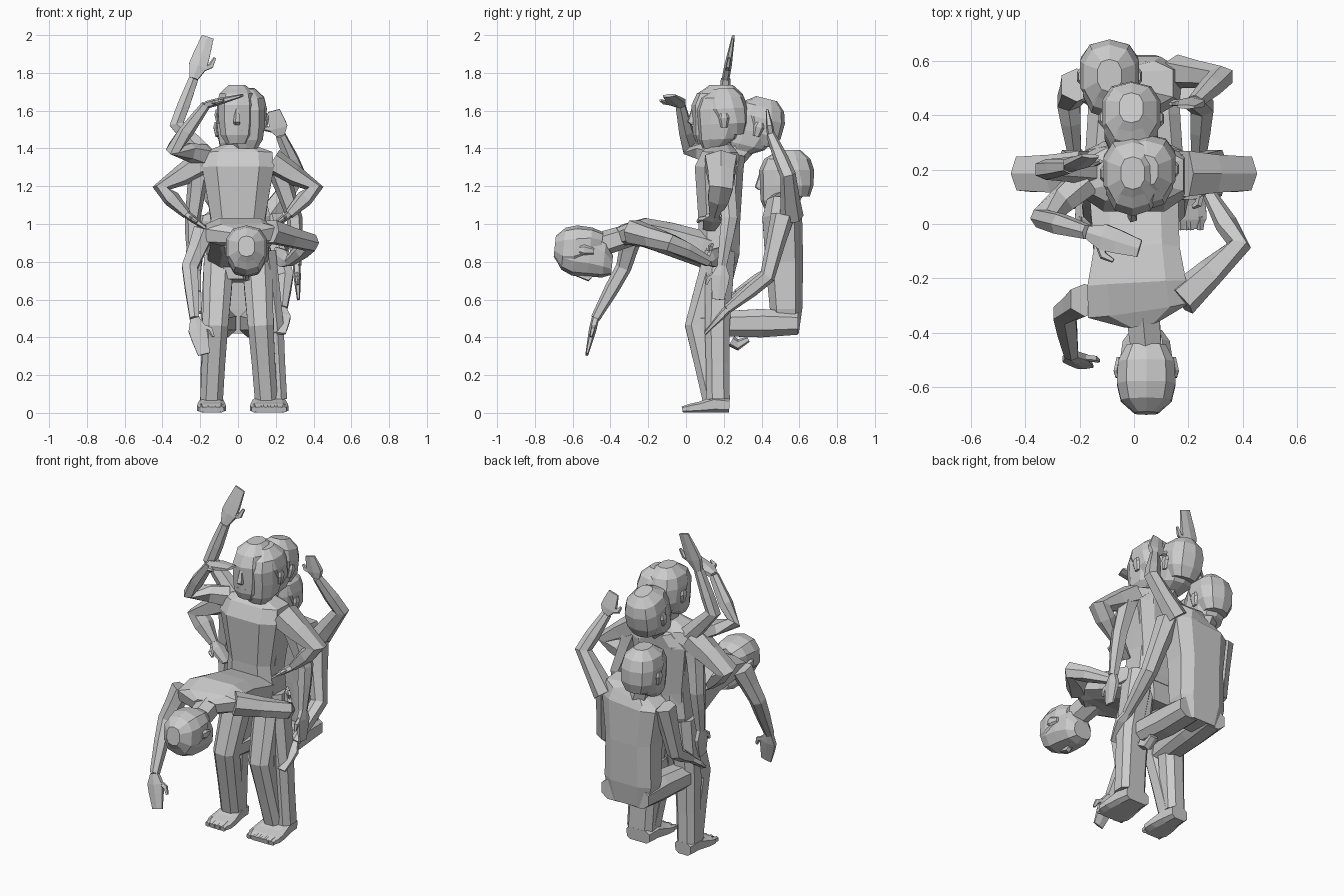
import bpy, bmesh, math
from mathutils import Vector, Matrix

X, Y, Z = Vector((1, 0, 0)), Vector((0, 1, 0)), Vector((0, 0, 1))


def loft(name, path, sides=6, side=X, power=0.8, matrix=None, level=False):
    """Faceted skin through (point, half_width, half_depth) rings."""
    pts = [Vector(p[0]) for p in path]
    bm = bmesh.new()
    rings = []
    for i, (_, w, d) in enumerate(path):
        t = Vector((0, 0, 0))
        if i > 0:
            t += (pts[i] - pts[i - 1]).normalized()
        if i < len(pts) - 1:
            t += (pts[i + 1] - pts[i]).normalized()
        t = Z.copy() if level else t.normalized()
        u = side - t * side.dot(t)
        if u.length < 0.15:
            u = Z - t * t.z
        u.normalize()
        v = t.cross(u)
        ring = []
        for k in range(sides):
            a = 2 * math.pi * (k + 0.5) / sides
            c, s = math.cos(a), math.sin(a)
            c = math.copysign(abs(c) ** power, c)
            s = math.copysign(abs(s) ** power, s)
            ring.append(bm.verts.new(pts[i] + u * w * c + v * d * s))
        rings.append(ring)
    for a, b in zip(rings, rings[1:]):
        for k in range(sides):
            n = (k + 1) % sides
            bm.faces.new((a[k], a[n], b[n], b[k]))
    bm.faces.new(rings[0])
    bm.faces.new(rings[-1])
    bmesh.ops.recalc_face_normals(bm, faces=bm.faces)
    if matrix:
        bm.transform(matrix)
    me = bpy.data.meshes.new(name)
    bm.to_mesh(me)
    bm.free()
    ob = bpy.data.objects.new(name, me)
    bpy.context.collection.objects.link(ob)
    return ob


def arm(name, shoulder, elbow, wrist, tip, side=X, thumb=1, r=0.052, wide=1.0):
    s, e, w, t = map(Vector, (shoulder, elbow, wrist, tip))
    loft(name + "_sleeve", [(s, r * 1.2 * wide, r * 1.2), (s.lerp(e, .5), r * wide, r * .95),
                            (e, r * .9 * wide, r * .8),
                            (e.lerp(w, .4), r * .78 * wide, r * .75), (w, .028, .025)], side=side)
    # flat mitten hand and thumb
    d = (t - w).normalized()
    u = (side - d * side.dot(d)).normalized() * thumb
    loft(name + "_hand", [(w, .026, .02), (w.lerp(t, .3), .054, .02), (w.lerp(t, .55), .05, .016),
                          (t, .036, .008)], side=side)
    loft(name + "_thumb", [(w.lerp(t, .15), .015, .014), (w.lerp(t, .4) + u * .065, .016, .012),
                           (w.lerp(t, .6) + u * .072, .008, .007)], sides=5, side=side)


def leg(name, hip, knee, ankle):
    h, k, a = map(Vector, (hip, knee, ankle))
    loft(name, [(h, .085, .085), (h.lerp(k, .5), .08, .078), (k, .072, .07),
                (k.lerp(a, .5), .066, .066), (a, .064, .066)], sides=8)


def foot(name, x):
    loft(name, [((x, .23, .04), .055, .04), ((x, .15, .045), .065, .045), ((x, .07, .03), .078, .03),
                ((x, .02, .024), .08, .024), ((x, -.015, .016), .06, .016)], sides=8, power=.6)
    for i in range(4):
        tx = x - .055 + i * .036
        loft(name + "_toe", [((tx, .03, .028), .017, .022), ((tx, -.02, .018), .014, .016)], sides=6)


def head(name, loc, tilt, scale=1.0, face=True):
    m = (Matrix.Translation(loc) @ Matrix.Rotation(math.radians(tilt), 4, 'X')
         @ Matrix.Diagonal((1, scale, 1, 1)))
    loft(name, [((0, -.06, -.155), .06, .055), ((0, -.03, -.11), .09, .105), ((0, -.01, -.03), .102, .13),
                ((0, -.005, .05), .102, .138), ((0, .0, .11), .09, .115), ((0, .01, .15), .05, .06)],
         sides=10, matrix=m, level=True)
    # hair over the crown and back
    loft(name + "_hair", [((0, .05, -.09), .075, .075), ((0, .045, -.03), .108, .1),
                          ((0, .02, .05), .112, .128), ((0, .01, .11), .097, .118),
                          ((0, .015, .157), .045, .06)], sides=10, matrix=m, level=True)
    if face:
        loft(name + "_nose", [((0, -.13, .03), .01, .014), ((0, -.145, -.04), .02, .022),
                              ((0, -.13, -.055), .016, .016)], sides=5, matrix=m, level=True)
        loft(name + "_mouth", [((0, -.118, -.085), .035, .018), ((0, -.116, -.105), .03, .014)],
             sides=6, matrix=m, level=True)
    for s in (-1, 1):
        loft(name + "_ear", [((s * .1, .01, -.05), .01, .018), ((s * .108, .012, 0), .013, .03),
                             ((s * .105, .012, .025), .009, .02)], sides=6, matrix=m, level=True)


def torso(name, rings):
    loft(name, rings, sides=8, power=.6)


# upright figure
torso("upright_torso", [((0, .16, .7), .11, .09), ((0, .175, .85), .17, .115), ((0, .175, 1.03), .15, .115),
                        ((0, .175, 1.3), .2, .135), ((0, .18, 1.38), .19, .1), ((0, .18, 1.42), .08, .06)])
loft("upright_neck", [((0, .2, 1.38), .07, .07), ((0, .18, 1.5), .06, .06)])
head("upright_head", (-.005, .172, 1.58), 0)
head("second_upright_head", (.045, .19, 1.56), 3, .95, False)
for s in (-1, 1):
    arm("hip_arm", (s * .18, .185, 1.33), (s * .405, .185, 1.19), (s * .27, .15, 1.05),
        (s * .16, .12, .97), Y, -1, .06, 1.3)
arm("saluting_arm", (-.18, .16, 1.36), (-.34, .02, 1.4), (-.17, -.03, 1.63), (.02, -.09, 1.68), Y, -1)
arm("raised_arm", (-.17, .2, 1.36), (-.325, .2, 1.53), (-.235, .21, 1.77), (-.16, .25, 1.99), X, 1, .047)
arm("hanging_arm_left", (.2, .2, 1.33), (.3, .23, 1.03), (.31, .19, .78), (.32, .17, .6), Y, -1)
arm("hanging_arm_right", (-.2, .2, 1.33), (-.24, .23, 1.03), (-.24, .2, .79), (-.23, .17, .62), Y, -1)

# figure leaning back
torso("leaning_torso", [((0, .19, .8), .15, .09), ((0, .2, 1.0), .15, .09), ((0, .22, 1.3), .19, .09),
                        ((0, .25, 1.38), .1, .07)])
loft("leaning_neck", [((0, .23, 1.33), .065, .065), ((0, .35, 1.46), .06, .06)])
head("leaning_head", (-.01, .375, 1.515), -14, .95)

# figure bent forward
torso("bent_torso", [((0, .22, .82), .15, .1), ((0, .08, .87), .17, .1), ((.01, -.1, .925), .165, .09),
                     ((.01, -.22, .955), .19, .08), ((.02, -.31, .945), .2, .06), ((.03, -.36, .93), .07, .05)])
loft("bent_neck", [((.03, -.3, .94), .07, .06), ((.045, -.46, .89), .062, .065)])
head("bent_head", (.045, -.54, .852), 84, .92)
arm("dangling_arm", (-.18, -.28, .96), (-.255, -.33, .77), (-.23, -.48, .5), (-.18, -.525, .31), X, 1)
arm("bent_hip_arm", (.17, -.28, .96), (.385, -.08, .9), (.27, .12, .8), (.19, .19, .85), Z, 1, .056)

# seated figure
torso("seated_torso", [((-.01, .53, .42), .13, .07), ((-.01, .53, .55), .165, .09), ((-.01, .52, .8), .16, .105),
                       ((-.01, .51, 1.03), .19, .11), ((-.02, .51, 1.09), .18, .09), ((-.04, .52, 1.13), .07, .06)])
loft("seated_neck", [((-.05, .53, 1.07), .065, .065), ((-.09, .54, 1.18), .06, .06)])
head("seated_head", (-.09, .53, 1.235), 0)
arm("seated_arm_left", (.18, .51, 1.04), (.25, .43, .72), (.235, .22, .55), (.22, .1, .42), X, -1)
arm("seated_arm_right", (-.21, .51, 1.04), (-.24, .45, .74), (-.22, .27, .63), (-.2, .14, .53), X, 1)
arm("seated_raised_arm", (.16, .56, 1.04), (.32, .54, 1.26), (.225, .45, 1.47), (.19, .43, 1.6), X, -1)

# legs and feet shared by the poses
for s in (-1, 1):
    x = .14 if s < 0 else .15
    leg("straight_leg", (s * .1, .17, .82), (s * .13, .165, .45), (s * x, .17, .07))
    leg("bent_leg", (s * .1, .17, .82), (s * .12, .06, .46), (s * x, .15, .07))
    loft("seated_thigh", [((s * .08, .59, .475), .085, .065), ((s * .09, .4, .475), .085, .08),
                          ((s * .125, .07, .47), .07, .065)], sides=8)
    foot("foot", s * .14)
leg("outer_leg", (.12, .18, .85), (.175, .165, .45), (.2, .17, .07))
foot("outer_foot", .19)
loft("heel_tip", [((.13, .24, .38), .04, .03), ((.13, .275, .36), .03, .03), ((.13, .33, .39), .03, .015)])
